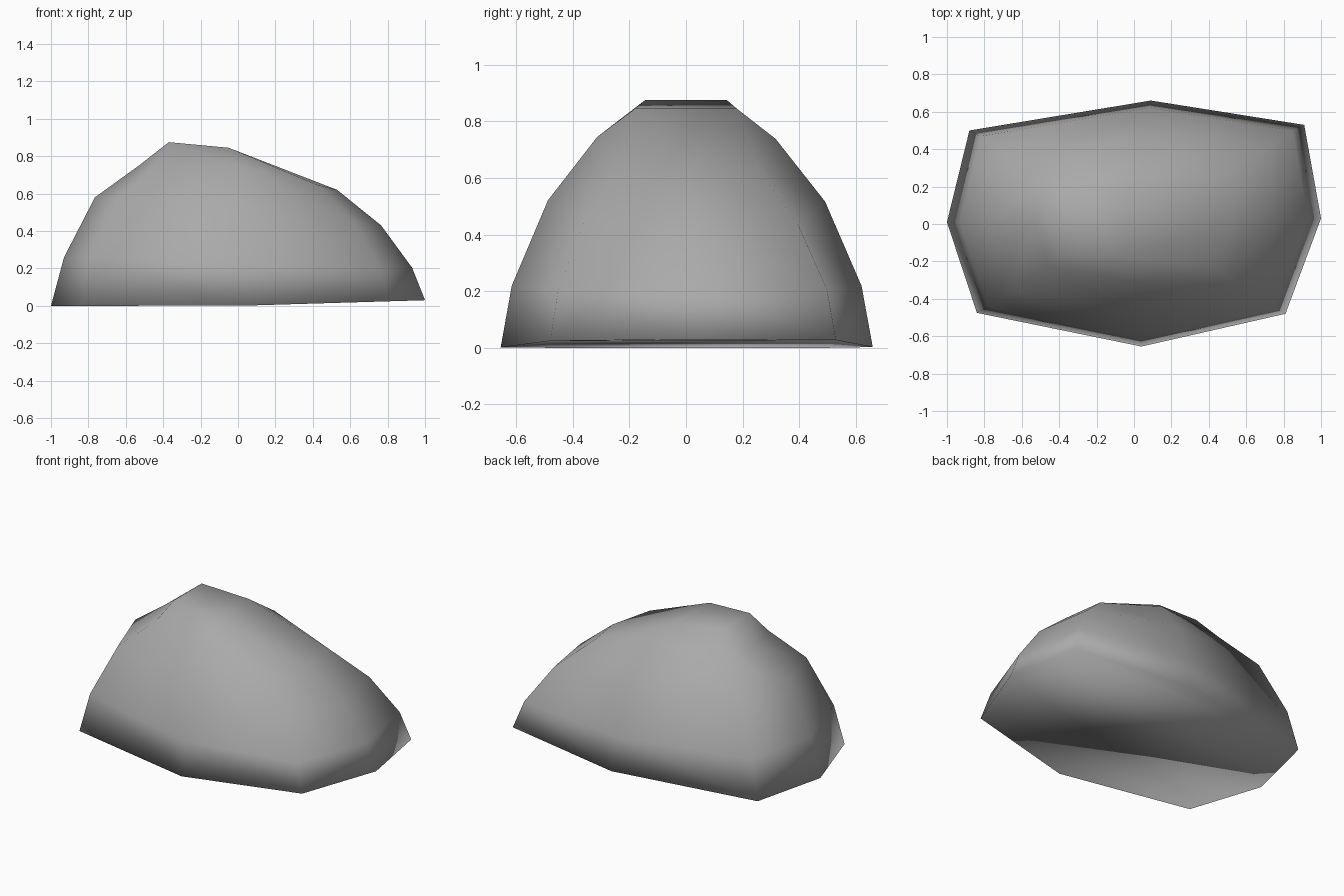
import bpy
import bmesh

cube = bpy.data.objects.get("Cube")
if cube:
    bpy.data.objects.remove(cube, do_unlink=True)


def make_material(name, color):
    mat = bpy.data.materials.new(name)
    mat.use_nodes = True
    mat.diffuse_color = color
    mat.node_tree.nodes["Principled BSDF"].inputs["Base Color"].default_value = color
    return mat


# Footprint: left end first, then clockwise as seen from above
outline = [(-1, 0.01), (-0.88, 0.5), (0.09, 0.66), (0.91, 0.53),
           (1, 0.03), (0.81, -0.48), (0.04, -0.655), (-0.84, -0.475)]

# Levels: width scale, depth scale, heights at the -x end, middle and +x end
levels = [(1, 1, 0, 0, 0.03),
          (0.93, 0.94, 0.26, 0.22, 0.205),
          (0.765, 0.745, 0.58, 0.525, 0.43),
          (0.53, 0.48, 0.75, 0.75, 0.62)]


def add_ring(bm, level):
    width, depth, low_end, middle, high_end = level
    ring = []
    for x, y in outline:
        end = low_end if x < 0 else high_end
        z = middle + (end - middle) * abs(x)
        ring.append(bm.verts.new((x * width, y * depth, z)))
    return ring


def build_boulder(name, material):
    bm = bmesh.new()
    rings = [add_ring(bm, level) for level in levels]
    count = len(outline)

    # Underside and stacked walls
    bm.faces.new(rings[0])
    for lower, upper in zip(rings, rings[1:]):
        for i in range(count):
            j = (i + 1) % count
            bm.faces.new((lower[i], upper[i], upper[j], lower[j]))

    # Small four-cornered summit, tied to the last ring
    peak_back, peak_front = [bm.verts.new((-0.37, y, 0.875)) for y in (0.145, -0.145)]
    step_back, step_front = [bm.verts.new((-0.05, y, 0.845)) for y in (0.18, -0.18)]
    left, back_left, back, back_right, right, front_right, front, front_left = rings[-1]
    summit = [(peak_back, step_back, step_front, peak_front),
              (left, peak_back, peak_front),
              (left, back_left, peak_back),
              (back_left, back, step_back, peak_back),
              (back, back_right, step_back),
              (back_right, right, step_back),
              (right, step_front, step_back),
              (right, front_right, step_front),
              (front_right, front, step_front),
              (front, front_left, peak_front, step_front),
              (front_left, left, peak_front)]
    for corners in summit:
        bm.faces.new(corners)

    bmesh.ops.recalc_face_normals(bm, faces=bm.faces)
    for face in bm.faces:
        face.smooth = True
    mesh = bpy.data.meshes.new(name)
    bm.to_mesh(mesh)
    bm.free()
    mesh.materials.append(material)
    obj = bpy.data.objects.new(name, mesh)
    bpy.context.collection.objects.link(obj)
    return obj


stone = make_material("stone_grey", (0.4, 0.4, 0.4, 1))
build_boulder("boulder", stone)
